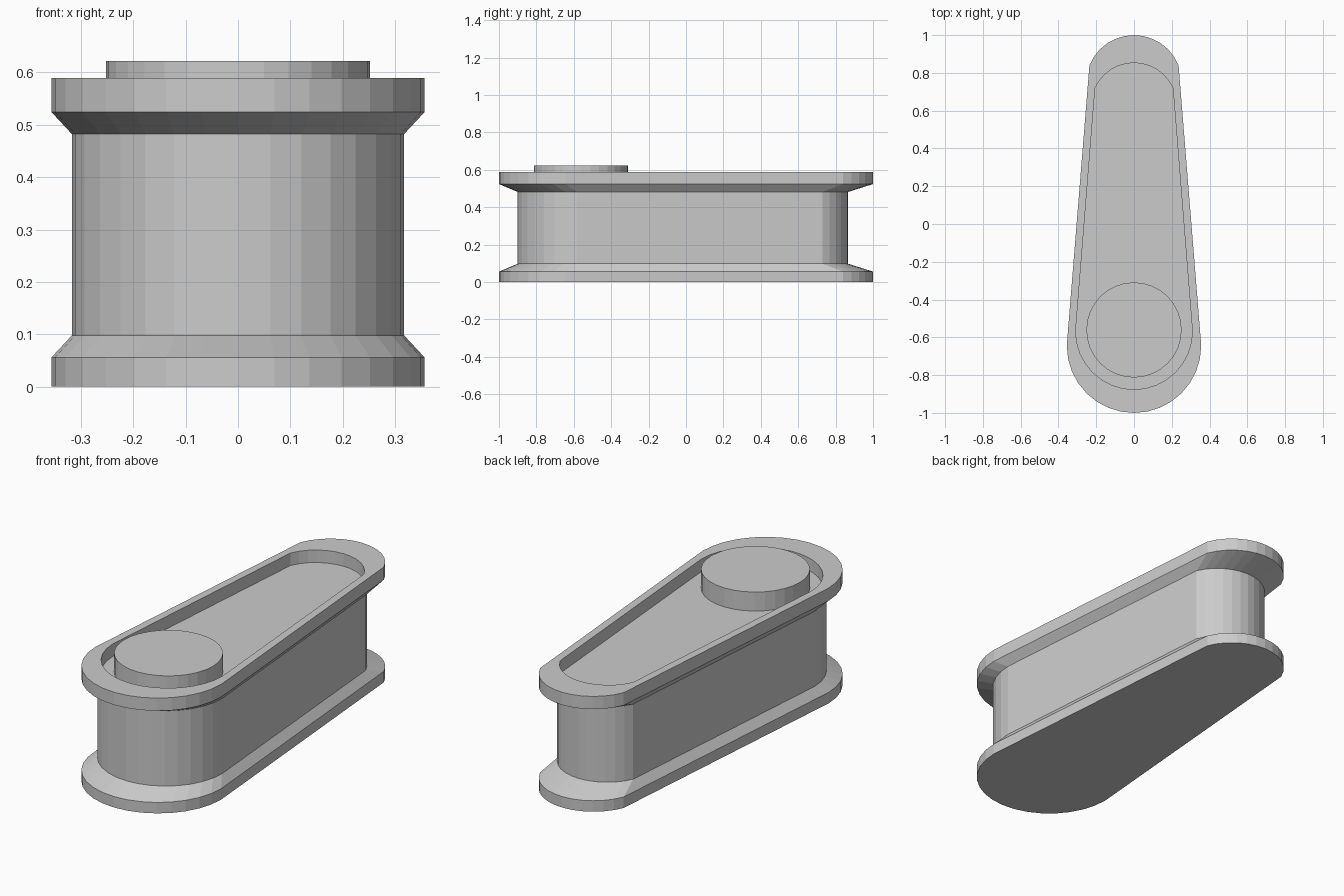
import bpy, bmesh
from math import sin, cos, asin, pi

if "Cube" in bpy.data.objects:
    bpy.data.objects.remove(bpy.data.objects["Cube"])


def end_arc(half, y_edge, y_tip, n):
    """Arc from (+half, y_edge) to (-half, y_edge) passing through (0, y_tip)."""
    sag = abs(y_tip - y_edge)
    sign = 1 if y_tip > y_edge else -1
    r = (half * half + sag * sag) / (2 * sag)
    cy = y_tip - sign * r
    a = asin(min(1, half / r))
    if sag > r:
        a = pi - a
    return [(r * sin(a - 2 * a * i / n), cy + sign * r * cos(a - 2 * a * i / n))
            for i in range(n + 1)]


def outline(big, small):
    """Tapered rounded outline, counter-clockwise seen from above."""
    return end_arc(*small, 12) + end_arc(*big, 16)[::-1]


def loft(name, sections):
    """Skin a stack of matching outlines and cap both ends."""
    bm = bmesh.new()
    rings = [[bm.verts.new((x, y, z)) for x, y in pts] for pts, z in sections]
    for a, b in zip(rings, rings[1:]):
        for i in range(len(a)):
            j = (i + 1) % len(a)
            bm.faces.new((a[i], a[j], b[j], b[i]))
    bm.faces.new(rings[0][::-1])
    bm.faces.new(rings[-1])
    bmesh.ops.recalc_face_normals(bm, faces=bm.faces)
    mesh = bpy.data.meshes.new(name)
    bm.to_mesh(mesh)
    bm.free()
    obj = bpy.data.objects.new(name, mesh)
    bpy.context.collection.objects.link(obj)
    return obj


# Outlines: (half width, y where the arc starts, y of the tip) for each end
flange = outline((0.356, -0.644, -1.0), (0.236, 0.84, 1.0))
waist = outline((0.317, -0.583, -0.90), (0.212, 0.73, 0.867))
pocket = outline((0.309, -0.567, -0.876), (0.206, 0.72, 0.853))

# Body: lower flange, waist, upper flange and sunken top
loft("tapered_body", [
    (flange, 0.0), (flange, 0.056), (waist, 0.098), (waist, 0.482),
    (flange, 0.524), (flange, 0.589), (pocket, 0.589), (pocket, 0.525),
])

# Round boss standing on the sunken top
boss = [(0.252 * cos(2 * pi * i / 32), -0.561 + 0.252 * sin(2 * pi * i / 32))
        for i in range(32)]
loft("round_boss", [(boss, 0.525), (boss, 0.622)])
